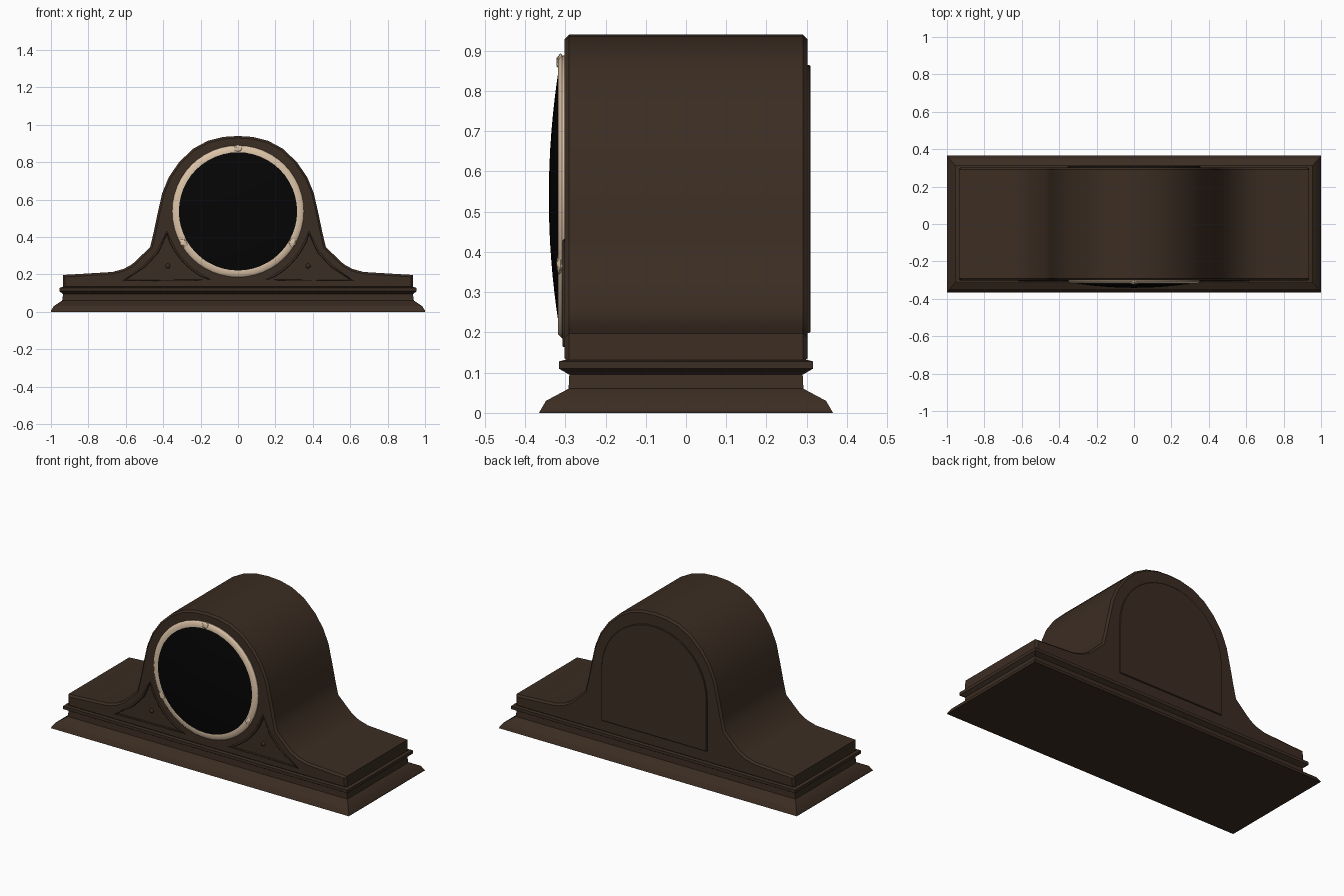
import bpy, bmesh, math
from mathutils import Vector

if "Cube" in bpy.data.objects:
    bpy.data.objects.remove(bpy.data.objects["Cube"], do_unlink=True)


def material(name, rgb, rough):
    m = bpy.data.materials.new(name)
    m.use_nodes = True
    m.diffuse_color = (*rgb, 1)
    shader = m.node_tree.nodes["Principled BSDF"]
    shader.inputs["Base Color"].default_value = (*rgb, 1)
    shader.inputs["Roughness"].default_value = rough
    return m


WOOD = material("dark walnut", (0.044, 0.026, 0.016), 0.6)
BRASS = material("pale brass", (0.72, 0.55, 0.39), 0.4)
BLACK = material("black glass", (0.0015, 0.0015, 0.0015), 0.3)


def activate(ob):
    bpy.ops.object.select_all(action="DESELECT")
    ob.select_set(True)
    bpy.context.view_layer.objects.active = ob


def finish(bm, name, mat, smooth=35):
    bmesh.ops.recalc_face_normals(bm, faces=bm.faces)
    mesh = bpy.data.meshes.new(name)
    bm.to_mesh(mesh)
    bm.free()
    mesh.materials.append(mat)
    ob = bpy.data.objects.new(name, mesh)
    bpy.context.collection.objects.link(ob)
    if smooth:
        activate(ob)
        bpy.ops.object.shade_smooth_by_angle(angle=math.radians(smooth))


def inset(outline, d):
    """Move a counter-clockwise x-z outline inward by d."""
    pts = [Vector(p) for p in outline]
    moved = []
    for i, p in enumerate(pts):
        a = (p - pts[i - 1]).normalized()
        b = (pts[(i + 1) % len(pts)] - p).normalized()
        n = Vector((-a.y - b.y, a.x + b.x)).normalized()
        moved.append(p + n * d / max(.5, n.dot(Vector((-a.y, a.x)))))
    return moved


def ring(bm, outline, y):
    return [bm.verts.new((x, y, z)) for x, z in outline]


def bridge(bm, low, high):
    for i in range(len(low)):
        j = (i + 1) % len(low)
        bm.faces.new((low[i], low[j], high[j], high[i]))


def fill(bm, loops, facing):
    """Fill the first loop, leaving the other loops open as holes."""
    edges = []
    for loop in loops:
        for i, v in enumerate(loop):
            pair = (loop[i - 1], v)
            edges.append(bm.edges.get(pair) or bm.edges.new(pair))
    bmesh.ops.triangle_fill(bm, use_beauty=True, use_dissolve=False,
                            edges=edges, normal=(0, facing, 0))


def slab(name, outline, y0, y1, rim, holes=()):
    """Thick plate with chamfered rims and pockets sunk into its front."""
    bm = bmesh.new()
    small = inset(outline, rim)
    rings = [ring(bm, o, y) for o, y in ((small, y0), (outline, y0 + rim),
                                         (outline, y1 - rim), (small, y1))]
    for low, high in zip(rings, rings[1:]):
        bridge(bm, low, high)
    mouths = [ring(bm, hole, y0) for hole in holes]
    for hole, mouth in zip(holes, mouths):
        floor = ring(bm, inset(hole, .006), y0 + .012)
        bridge(bm, mouth, floor)
        fill(bm, [floor], -1)
    fill(bm, [rings[0]] + mouths, -1)
    fill(bm, [rings[-1]], 1)
    finish(bm, name, WOOD)


def lathe(name, profile, z, mat, steps=48):
    """Spin (radius, y) points around the dial axis at height z."""
    bm = bmesh.new()
    verts = [bm.verts.new((r, y, 0)) for r, y in profile]
    edges = [bm.edges.new(p) for p in zip(verts, verts[1:])]
    bmesh.ops.spin(bm, geom=verts + edges, cent=(0, 0, 0), axis=(0, 1, 0),
                   angle=math.tau, steps=steps)
    bmesh.ops.remove_doubles(bm, verts=bm.verts, dist=1e-4)
    bmesh.ops.translate(bm, verts=bm.verts, vec=(0, 0, z))
    finish(bm, name, mat, 50)


# Stepped plinth: rectangular rings (half x, half y, z) joined upward
steps = [(1, .365, 0), (1, .362, .006), (.985, .348, .03), (.94, .292, .06),
         (.935, .29, .095), (.955, .316, .11), (.955, .316, .128), (.94, .3, .132)]
bm = bmesh.new()
loops = [[bm.verts.new((sx * x, sy * y, z))
          for sx, sy in ((-1, -1), (1, -1), (1, 1), (-1, 1))] for x, y, z in steps]
for low, high in zip(loops, loops[1:]):
    bridge(bm, low, high)
bm.faces.new(loops[0])
bm.faces.new(loops[-1])
finish(bm, "plinth", WOOD, 25)

# Corner spandrel outlines, concave where they follow the dial
DIAL_Z = .537


def spandrel(side):
    arc = [math.radians(-68 + i * 7.4) for i in range(8)]
    points = [(.615, .165), (.5, .245), (.43, .32)]
    points += [(.395 * math.cos(a), DIAL_Z + .395 * math.sin(a)) for a in reversed(arc)]
    points = [(side * x, z) for x, z in points]
    return points if side > 0 else points[::-1]


# Humped case with the spandrel pockets sunk into its front
half = [(.937, .125), (.935, .197), (.67, .213), (.61, .23), (.565, .255),
        (.47, .345), (.452, .42), (.43, .525), (.405, .635), (.37, .72),
        (.315, .8), (.24, .872), (.16, .915), (.08, .935)]
outline = half + [(0, .94)] + [(-x, z) for x, z in reversed(half)]
slab("case", outline, -.302, .302, .011, [spandrel(1), spandrel(-1)])

# Moulded frame and small stud for each spandrel
for side, label in ((1, "left"), (-1, "right")):
    tri = spandrel(side)
    curve = bpy.data.curves.new(label + "_spandrel_frame", "CURVE")
    curve.dimensions = "3D"
    curve.bevel_depth = .006
    curve.bevel_resolution = 1
    spline = curve.splines.new("POLY")
    spline.points.add(len(tri) - 1)
    for p, (x, z) in zip(spline.points, tri):
        p.co = (x, -.301, z, 1)
    spline.use_cyclic_u = True
    curve.materials.append(WOOD)
    frame = bpy.data.objects.new(curve.name, curve)
    bpy.context.collection.objects.link(frame)
    activate(frame)
    bpy.ops.object.convert(target="MESH")

    bm = bmesh.new()
    bmesh.ops.create_uvsphere(bm, u_segments=10, v_segments=6, radius=.013)
    bmesh.ops.translate(bm, verts=bm.verts, vec=(side * .375, -.291, .245))
    finish(bm, label + "_spandrel_stud", WOOD, 60)

# Dial: domed glass inside a brass bezel
dome = [(.32 * i / 8, -.341 + .025 * (i / 8) ** 2) for i in range(9)]
lathe("dial_glass", dome + [(.32, -.3)], DIAL_Z, BLACK)
bezel = [(.35, -.298), (.352, -.308), (.342, -.318), (.316, -.317), (.312, -.3)]
lathe("bezel", bezel, DIAL_Z, BRASS)

# Three pointed ornaments clasping the bezel
for i, angle in enumerate((90, 210, 330)):
    a = math.radians(angle)
    out = Vector((math.cos(a), 0, math.sin(a)))
    tangent = Vector((-math.sin(a), 0, math.cos(a)))
    centre = Vector((0, -.312, DIAL_Z)) + out * .335
    bm = bmesh.new()
    bmesh.ops.create_icosphere(bm, subdivisions=1, radius=1)
    for v in bm.verts:
        v.co = centre + tangent * v.co.x * .03 + out * v.co.z * .022 + Vector((0, v.co.y * .012, 0))
    finish(bm, f"bezel_ornament_{i + 1}", BRASS, 0)

# Arched back door
arch = [(.355 * math.cos(math.pi * i / 20), .51 + .355 * math.sin(math.pi * i / 20))
        for i in range(21)]
slab("back_door", [(.355, .198)] + arch + [(-.355, .198)], .29, .309, .003)
